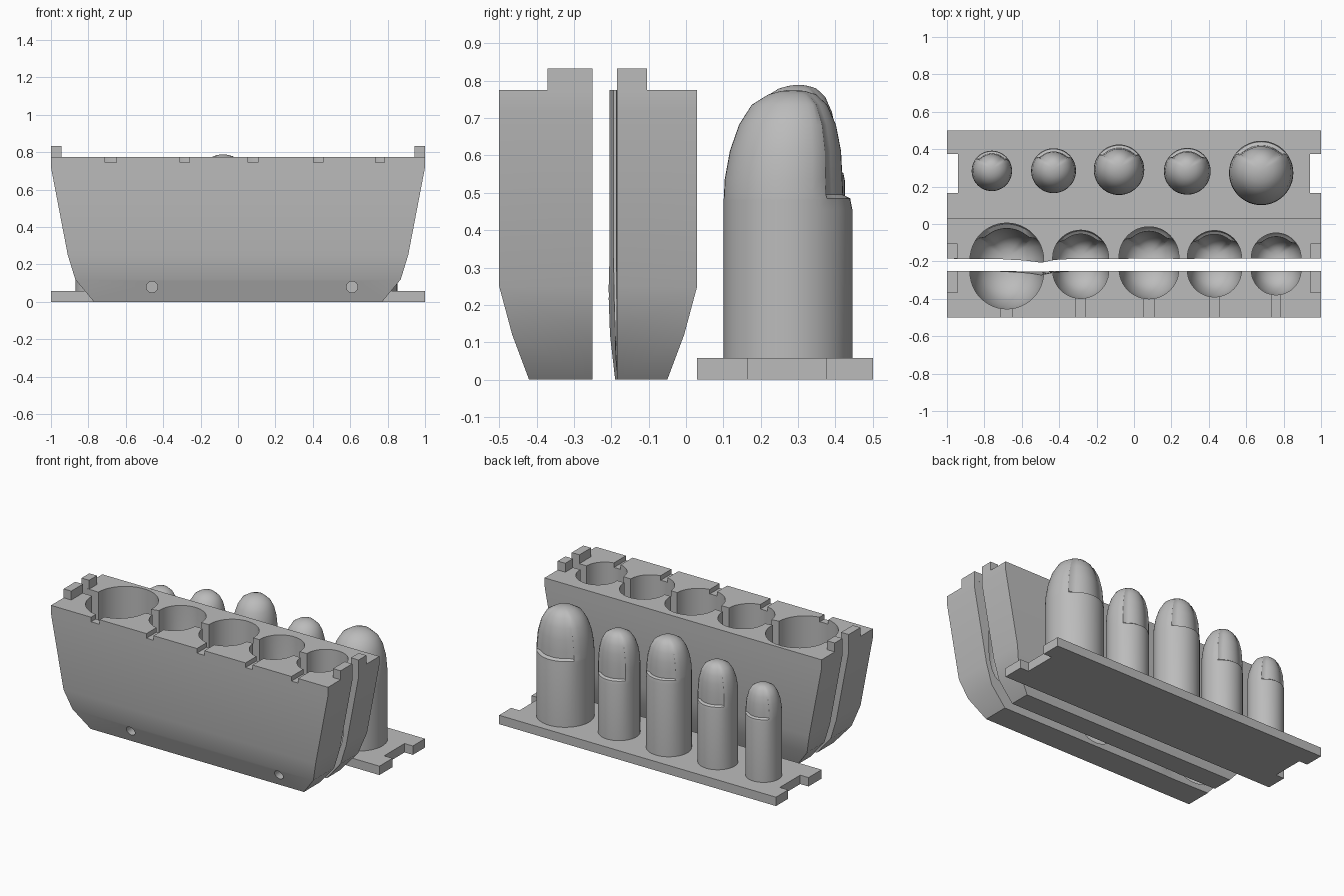
import bpy, bmesh, math

if "Cube" in bpy.data.objects:
    bpy.data.objects.remove(bpy.data.objects["Cube"])

grey = bpy.data.materials.new("plain grey")
grey.use_nodes = True
grey.diffuse_color = (0.5, 0.5, 0.5, 1)
grey.node_tree.nodes["Principled BSDF"].inputs["Base Color"].default_value = (0.5, 0.5, 0.5, 1)

TOP, PLATE = 0.775, 0.058
# x, y, radius, top height, nail ledge height
FINGERS = {
    "thumb": (0.68, 0.273, 0.172, 0.777, 0.49),
    "index": (0.285, 0.282, 0.125, 0.73, 0.45),
    "middle": (-0.08, 0.29, 0.135, 0.79, 0.56),
    "ring": (-0.43, 0.285, 0.12, 0.72, 0.47),
    "little": (-0.76, 0.284, 0.108, 0.66, 0.47),
}
# drop below the tip and width, both in radii
DOME = [(0, 0), (0.03, 0.2), (0.08, 0.38), (0.24, 0.63), (0.55, 0.81), (0.96, 0.93), (1.4, 0.985), (1.7, 1)]


def finish(name, bm):
    bmesh.ops.recalc_face_normals(bm, faces=bm.faces)
    mesh = bpy.data.meshes.new(name)
    bm.to_mesh(mesh)
    bm.free()
    mesh.materials.append(grey)
    ob = bpy.data.objects.new(name, mesh)
    bpy.context.collection.objects.link(ob)
    return ob


def loft(name, rings):
    bm = bmesh.new()
    loops = [[bm.verts.new(p) for p in ring] for ring in rings]
    n = len(loops[0])
    for a, b in zip(loops, loops[1:]):
        for i in range(n):
            j = (i + 1) % n
            bm.faces.new((a[i], a[j], b[j], b[i]))
    bm.faces.new(loops[0])
    bm.faces.new(loops[-1])
    return finish(name, bm)


def prism(name, outline, z0, z1):
    return loft(name, [[(x, y, z) for x, y in outline] for z in (z0, z1)])


def box(name, x0, x1, y0, y1, z0, z1):
    return prism(name, [(x0, y0), (x1, y0), (x1, y1), (x0, y1)], z0, z1)


def smooth(ob):
    bpy.ops.object.select_all(action='DESELECT')
    ob.select_set(True)
    bpy.context.view_layer.objects.active = ob
    bpy.ops.object.shade_smooth_by_angle(angle=math.radians(32))


def width_at(drop):
    for (d0, w0), (d1, w1) in zip(DOME, DOME[1:]):
        if drop <= d1:
            return w0 + (w1 - w0) * (drop - d0) / (d1 - d0)
    return 1


def finger(name, r, base, top, ledge, place, segments=48):
    # Domed column with a recessed nail on its +y side
    drops = {d for d, w in DOME if w} | {0.01}
    drops |= {(top - ledge) / r + k for k in (-0.03, 0.05, 0.2)} | {(top - base) / r}
    rings = []
    for drop in sorted(drops, reverse=True):
        z = top - drop * r
        w = width_at(drop) * r
        nail = 0.14 * min(1, drop / 0.2) if z > ledge else 0
        if ledge - 0.1 * r < z <= ledge:
            nail = 0.03
        ring = []
        for i in range(segments):
            a = 2 * math.pi * i / segments
            inset = 1 - nail * min(1, max(0, (math.sin(a) - 0.58) / 0.14))
            lean = 0.08 * r * max(0, 1 - drop / 1.4)
            ring.append(place(w * inset * math.cos(a), w * inset * math.sin(a) + lean, z))
        rings.append(ring)
    return loft(name, rings)


def carve(ob, cutters):
    for c in cutters:
        mod = ob.modifiers.new("cut", 'BOOLEAN')
        mod.operation, mod.solver, mod.object = 'DIFFERENCE', 'EXACT', c
    evaluated = ob.evaluated_get(bpy.context.evaluated_depsgraph_get())
    mesh = bpy.data.meshes.new_from_object(evaluated)
    ob.modifiers.clear()
    ob.data = mesh
    for c in cutters:
        bpy.data.objects.remove(c)
    smooth(ob)


# Base plate with a locating notch at each end
corners = [(1, 0.03), (1, 0.165), (0.94, 0.165), (0.94, 0.375), (1, 0.375), (1, 0.5)]
prism("base_plate", corners + [(-x, y) for x, y in reversed(corners)], 0, PLATE)

# Finger forms standing on the plate
for name, (x, y, r, top, ledge) in FINGERS.items():
    smooth(finger(name + "_form", r, PLATE - 0.01, top, ledge,
                  lambda u, v, z: (x + u, y + v, z)))


def mould_half(name, outer, inner, shift, side):
    # Tapered block; the inner face has a shallow ridge beside the thumb
    levels = [(0, 0.77, 0.08, 0.2), (0.12, 0.87, 0.035, 0.8), (0.25, 0.91, 0, 1), (0.72, 1, 0, 1), (TOP, 1, 0, 1)]
    ridge = [(-0.72, 0.006), (-0.5, 0.023), (-0.43, 0.008), (-0.3, 0.002)]
    rings = []
    for z, w, slope, swell in levels:
        face = [(-w, inner, z)] + [(x, inner - d * swell, z) for x, d in ridge] + [(w, inner, z)]
        y = outer - side * slope
        rings.append(face + [(w, y, z), (-w, y, z)])
    block = loft(name, rings)
    # Finger cavities, upside down and a little larger than the forms
    cutters = []
    for x, y, r, top, ledge in FINGERS.values():
        cutters.append(finger("cavity_cutter", r + 0.025, PLATE - 0.1, top + 0.022, ledge,
                              lambda u, v, z: (-x - u, y + v + shift, TOP + PLATE - z)))
        if side < 0:
            # Overflow groove from the cavity to the front
            h = 0.012 + r * 0.11
            cutters.append(box("groove_cutter", -x - h, -x + h, outer - 0.1, inner - r * 0.7, TOP - 0.03, TOP + 0.1))
    if side < 0:
        # Pin holes
        for px in (-0.46, 0.61):
            circle = [(0.03 * math.cos(k * math.pi / 12), 0.03 * math.sin(k * math.pi / 12)) for k in range(24)]
            cutters.append(loft("pin_cutter", [[(px + u, y, 0.08 + v) for u, v in circle]
                                               for y in (outer - 0.1, inner + 0.1)]))
    carve(block, cutters)


mould_half("front_mould", -0.5, -0.25, -0.53, -1)
mould_half("back_mould", 0.03, -0.185, -0.465, 1)

# Locating tabs on top of both halves
for label, y0, y1 in (("front", -0.37, -0.25), ("back", -0.185, -0.105)):
    for end, x0 in (("right", -1), ("left", 0.945)):
        box(f"{label}_{end}_tab", x0, x0 + 0.055, y0, y1, TOP, 0.833)
